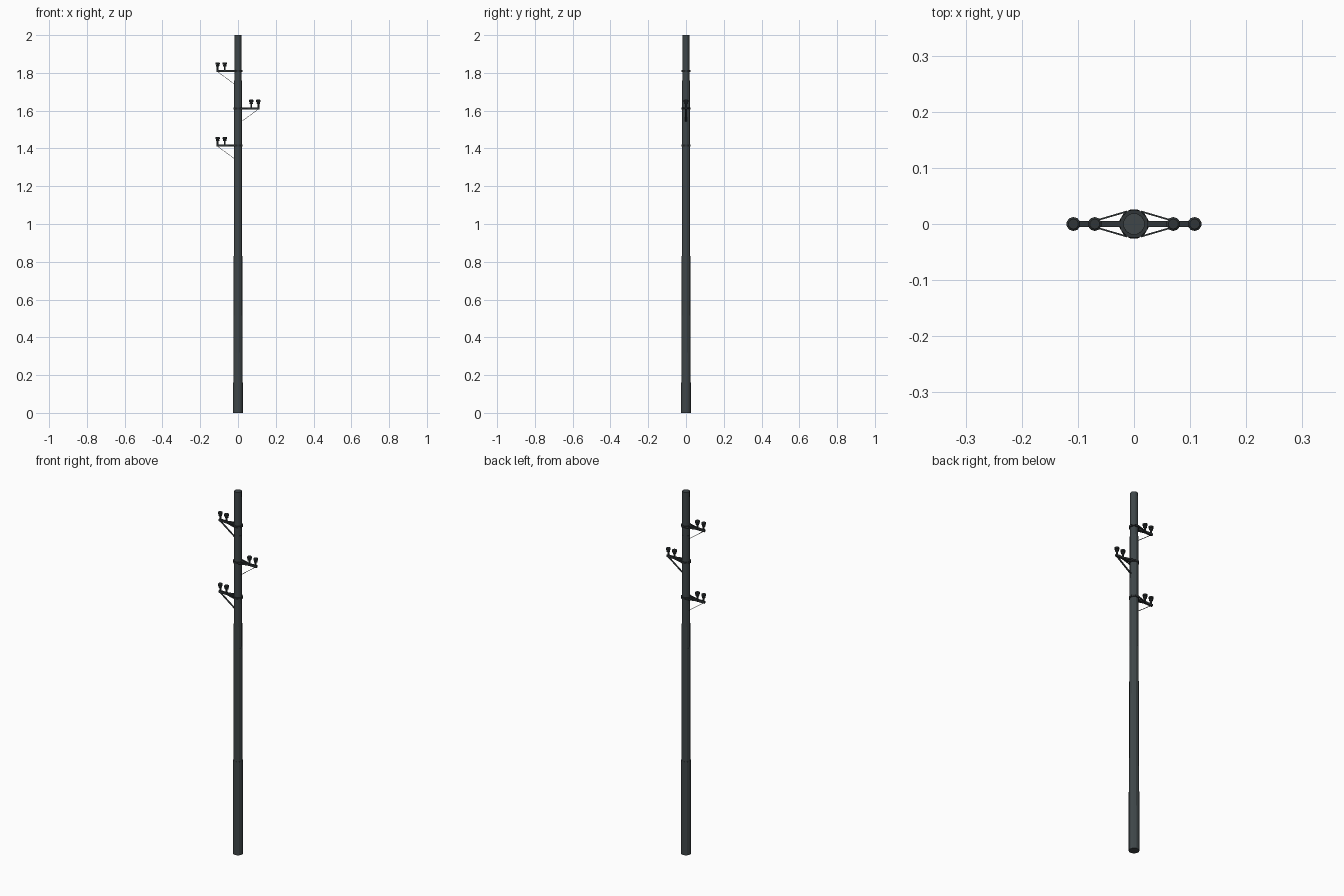
import bpy, bmesh, math
from mathutils import Vector

if "Cube" in bpy.data.objects:
    bpy.data.objects.remove(bpy.data.objects["Cube"])


def material(name, rgb):
    m = bpy.data.materials.new(name)
    m.diffuse_color = (*rgb, 1)
    m.use_nodes = True
    m.node_tree.nodes["Principled BSDF"].inputs["Base Color"].default_value = m.diffuse_color
    return m


POLE = material("slate steel", (0.050, 0.062, 0.066))
FITTING = material("dark iron", (0.030, 0.036, 0.038))


def finish(name, bm, mat):
    bmesh.ops.recalc_face_normals(bm, faces=bm.faces)
    me = bpy.data.meshes.new(name)
    bm.to_mesh(me)
    bm.free()
    me.materials.append(mat)
    ob = bpy.data.objects.new(name, me)
    bpy.context.collection.objects.link(ob)
    return ob


def lathe(name, profile, sides, mat, at=(0, 0, 0)):
    """Solid of revolution from (radius, height) pairs, with a flat facing each axis."""
    bm = bmesh.new()
    rings = []
    for r, z in profile:
        rings.append([bm.verts.new((at[0] + r * math.cos(a), at[1] + r * math.sin(a), at[2] + z))
                      for a in (2 * math.pi * (i + .5) / sides for i in range(sides))])
    for lo, hi in zip(rings, rings[1:]):
        for i in range(sides):
            j = (i + 1) % sides
            bm.faces.new((lo[i], lo[j], hi[j], hi[i]))
    bm.faces.new(rings[0])
    bm.faces.new(rings[-1])
    return finish(name, bm, mat)


def bar(name, a, b, width, thick, mat):
    """Rectangular bar from a to b; width is horizontal, thick is across it."""
    a, b = Vector(a), Vector(b)
    d = (b - a).normalized()
    side = d.cross(Vector((0, 0, 1))).normalized()
    up = side.cross(d)
    bm = bmesh.new()
    ends = [[bm.verts.new(p + side * sx * width / 2 + up * sz * thick / 2)
             for sx, sz in ((-1, -1), (1, -1), (1, 1), (-1, 1))] for p in (a, b)]
    for i in range(4):
        j = (i + 1) % 4
        bm.faces.new((ends[0][i], ends[0][j], ends[1][j], ends[1][i]))
    bm.faces.new(ends[0])
    bm.faces.new(ends[1])
    return finish(name, bm, mat)


# Stepped pole, each section slightly slimmer than the one below
lathe("pole", [(0.0265, 0), (0.0250, 0.515), (0.0238, 0.515), (0.0228, 1.14),
               (0.0218, 1.14), (0.0208, 1.76), (0.0195, 1.76), (0.0192, 2.0)], 12, POLE)

# Three alternating cross arms
for n, (s, z) in enumerate(((-1, 1.81), (1, 1.612), (-1, 1.415)), 1):
    bar(f"arm_{n}", (0, 0, z), (s * 0.115, 0, z), 0.010, 0.012, FITTING)
    # clamp band around the pole
    lathe(f"clamp_{n}", [(0.0265, -0.005), (0.0265, 0.005)], 8, FITTING, (0, 0, z))
    # splayed side struts and flat lower brace
    for t in (-1, 1):
        bar(f"strut_{n}", (s * 0.012, t * 0.0225, z), (s * 0.075, t * 0.004, z), 0.003, 0.008, FITTING)
    bar(f"brace_{n}", (s * 0.108, 0, z - 0.004), (s * 0.018, 0, z - 0.07), 0.010, 0.002, FITTING)
    # pin insulators with two sheds
    for k, x in enumerate((0.070, 0.108), 1):
        lathe(f"insulator_{n}_{k}", [(0.005, 0.004), (0.005, 0.024), (0.009, 0.024), (0.010, 0.031),
                                     (0.007, 0.033), (0.0125, 0.035), (0.0125, 0.043), (0.009, 0.046)],
              10, FITTING, (s * x, 0, z))
